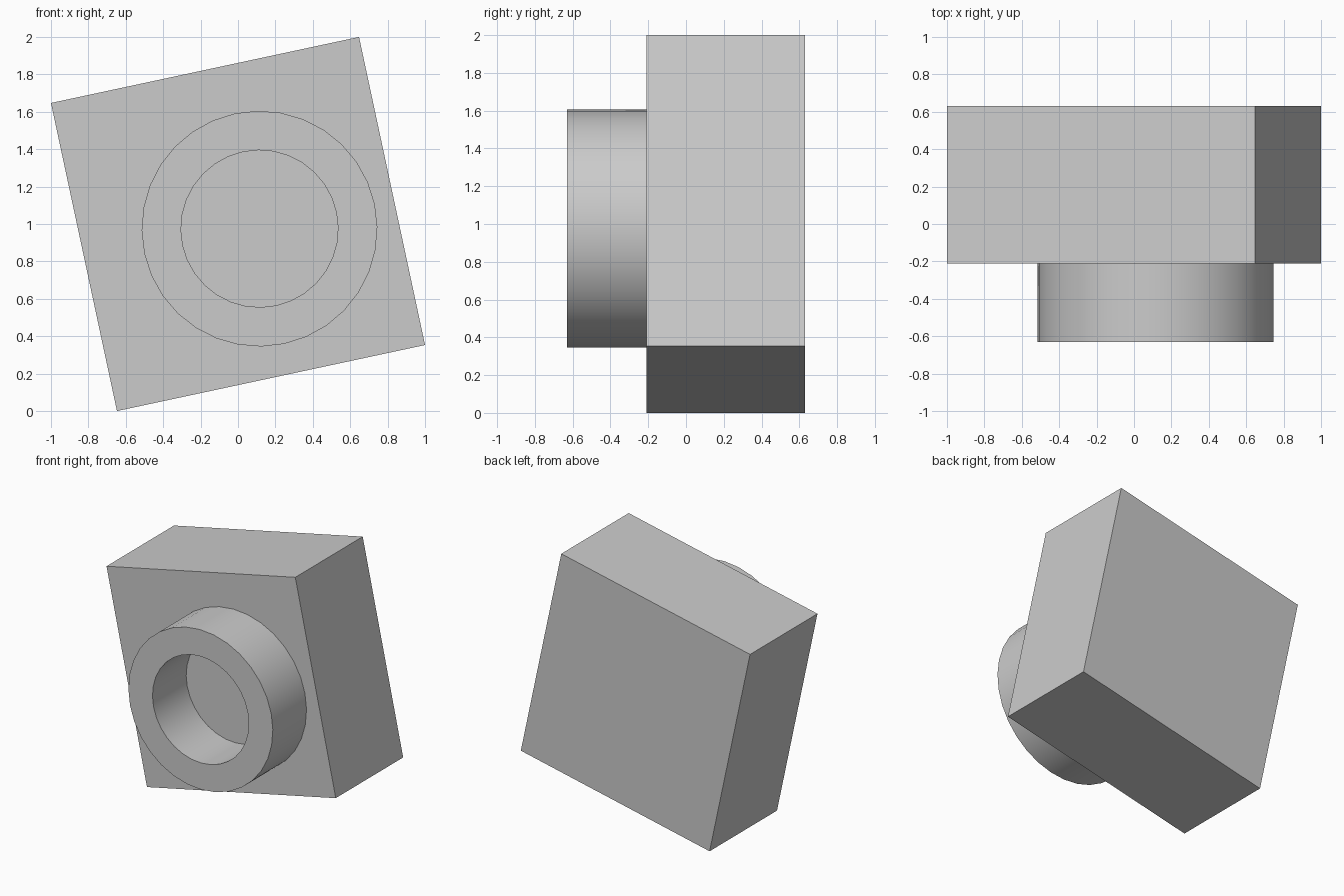
import bpy
import bmesh
import math
from mathutils import Matrix, Vector

cube = bpy.data.objects.get("Cube")
if cube:
    bpy.data.objects.remove(cube, do_unlink=True)

TILT = math.atan2(0.353, 1.647)      # lean of the whole part in the front plane
SIDE = math.hypot(0.353, 1.647)
FACE_Y, FRONT_Y, BACK_Y = -0.21, -0.63, 0.63
SEGMENTS = 32

grey = bpy.data.materials.new("plain grey")
grey.use_nodes = True
color = (0.6, 0.6, 0.6, 1.0)
grey.diffuse_color = color
grey.node_tree.nodes["Principled BSDF"].inputs["Base Color"].default_value = color


def add_object(name, bm, location):
    """Turn a bmesh into a tilted, grey object."""
    bmesh.ops.recalc_face_normals(bm, faces=bm.faces)
    mesh = bpy.data.meshes.new(name)
    bm.to_mesh(mesh)
    bm.free()
    mesh.materials.append(grey)
    obj = bpy.data.objects.new(name, mesh)
    obj.location = location
    obj.rotation_euler.y = -TILT
    bpy.context.collection.objects.link(obj)
    return obj


# Square block
bm = bmesh.new()
bmesh.ops.create_cube(bm, size=1)
bmesh.ops.scale(bm, vec=(SIDE, BACK_Y - FACE_Y, SIDE), verts=bm.verts)
add_object("block", bm, (0, (FACE_Y + BACK_Y) / 2, 1))

# Hollow round collar: a rectangular section spun about the y axis
bm = bmesh.new()
depth = FACE_Y - FRONT_Y
section = [(0.42, 0), (0.63, 0), (0.63, -depth), (0.42, -depth)]
verts = [bm.verts.new((r, y, 0)) for r, y in section]
edges = [bm.edges.new((verts[i], verts[(i + 1) % 4])) for i in range(4)]
bmesh.ops.spin(bm, geom=verts + edges, cent=(0, 0, 0), axis=(0, 1, 0),
               angle=math.tau, steps=SEGMENTS)
bmesh.ops.remove_doubles(bm, verts=bm.verts, dist=0.0001)
collar = add_object("collar", bm, (0.115, FACE_Y, 0.975))

# Round walls smooth, rims sharp
bpy.ops.object.select_all(action="DESELECT")
collar.select_set(True)
bpy.context.view_layer.objects.active = collar
bpy.ops.object.shade_smooth_by_angle(angle=math.radians(30))
